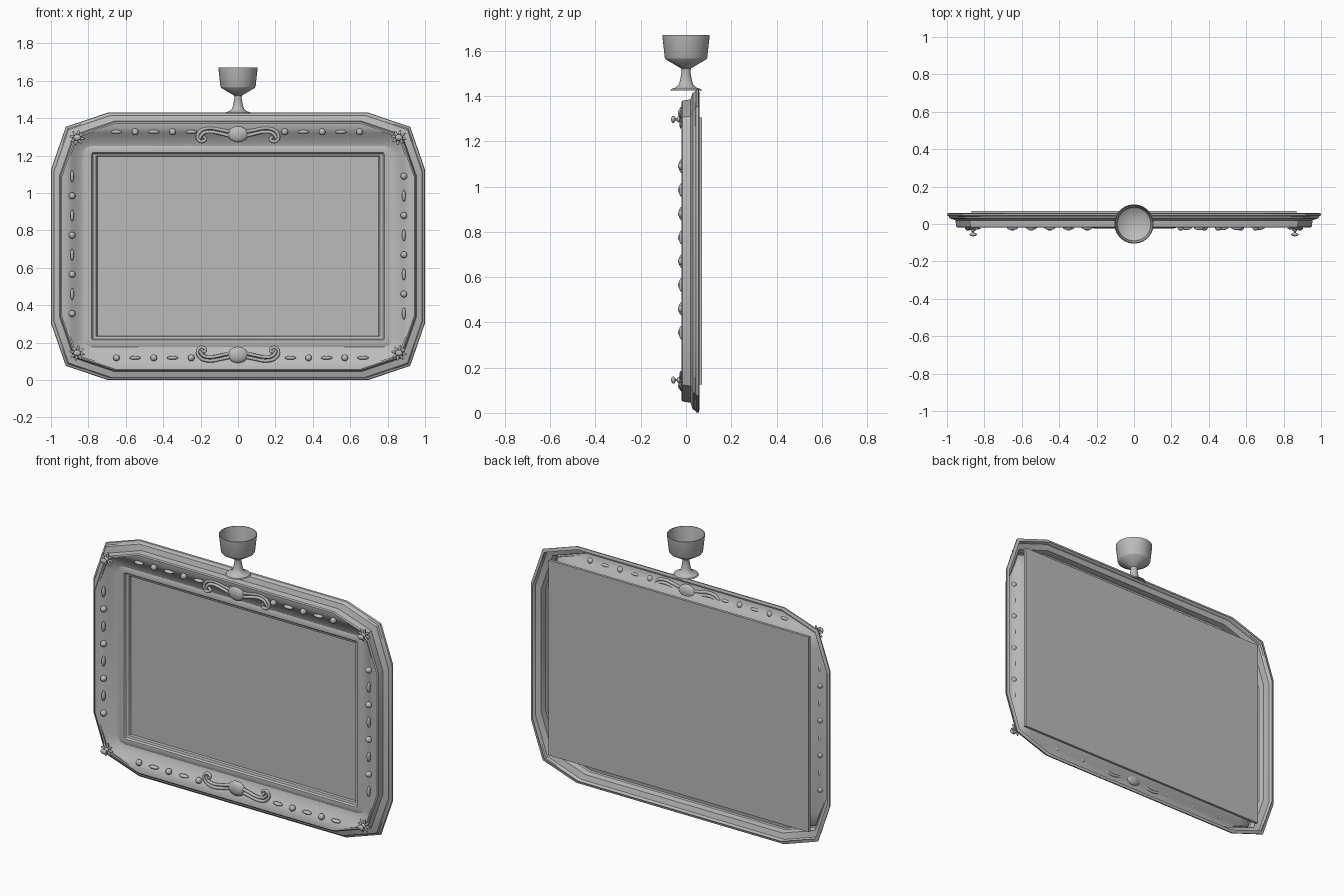
import bpy, bmesh, math
from mathutils import Vector, Matrix

if "Cube" in bpy.data.objects:
    bpy.data.objects.remove(bpy.data.objects["Cube"])

grey = bpy.data.materials.new("plain grey")
grey.diffuse_color = (0.5, 0.5, 0.5, 1)
grey.use_nodes = True
grey.node_tree.nodes["Principled BSDF"].inputs["Base Color"].default_value = grey.diffuse_color
CZ = 0.715  # height of the frame centre


def finish(name, bm, angle=None):
    me = bpy.data.meshes.new(name)
    bm.to_mesh(me)
    bm.free()
    me.materials.append(grey)
    ob = bpy.data.objects.new(name, me)
    bpy.context.collection.objects.link(ob)
    if angle:
        bpy.ops.object.select_all(action='DESELECT')
        ob.select_set(True)
        bpy.context.view_layer.objects.active = ob
        bpy.ops.object.shade_smooth_by_angle(angle=math.radians(angle))
    return ob


# Moulded frame: rings of (half width, half height, corner cut, depth)
def ring(hx, hz, c, y):
    quarter = [(hx, hz - c), (hx - 0.26 * c, hz - 0.25 * c), (hx - c, hz)]
    pts = quarter + [(-x, z) for x, z in reversed(quarter)]
    pts += [(-x, -z) for x, z in pts]
    return [(x, y, z + CZ) for x, z in pts]


profile = [(0.985, 0.70, 0.305, 0.06), (1.0, 0.715, 0.305, 0.055),
           (0.998, 0.713, 0.305, 0.045), (0.99, 0.705, 0.305, 0.04),
           (0.985, 0.70, 0.305, 0.03), (0.955, 0.67, 0.295, 0.02),
           (0.95, 0.665, 0.295, -0.015), (0.943, 0.658, 0.29, -0.02),
           (0.915, 0.632, 0.21, -0.018), (0.888, 0.606, 0.10, -0.008),
           (0.87, 0.588, 0.085, 0.005), (0.84, 0.553, 0.06, 0.026),
           (0.822, 0.537, 0.04, 0.03), (0.80, 0.52, 0.02, 0.024),
           (0.782, 0.502, 0.01, 0.026), (0.775, 0.495, 0.005, 0.036),
           (0.758, 0.482, 0.003, 0.04), (0.752, 0.479, 0.002, 0.055)]
bm = bmesh.new()
rings = [[bm.verts.new(p) for p in ring(*r)] for r in profile]
for a, b in zip(rings, rings[1:]):
    for i in range(12):
        j = (i + 1) % 12
        bm.faces.new((a[i], a[j], b[j], b[i]))
bmesh.ops.recalc_face_normals(bm, faces=bm.faces)
if sum(f.normal.y for f in bm.faces) > 0:
    bmesh.ops.reverse_faces(bm, faces=bm.faces)
finish("moulded_frame", bm, 30)

# Flat panel that closes the back of the frame
bm = bmesh.new()
bmesh.ops.create_cube(bm, size=1, matrix=Matrix.Translation((0, 0.062, CZ))
                      @ Matrix.Diagonal((1.74, 0.016, 1.18, 1)))
finish("back_panel", bm)


# Goblet turned from a half profile
cup = [(0, 1.425), (0.07, 1.425), (0.066, 1.431), (0.045, 1.438), (0.032, 1.45),
       (0.026, 1.47), (0.019, 1.51), (0.022, 1.522), (0.09, 1.562), (0.094, 1.57),
       (0.105, 1.67), (0.101, 1.67), (0.09, 1.575), (0.08, 1.565), (0, 1.545)]
bm = bmesh.new()
vs = [bm.verts.new((r, 0, z)) for r, z in cup]
es = [bm.edges.new(p) for p in zip(vs, vs[1:])]
bmesh.ops.spin(bm, geom=vs + es, cent=(0, 0, 0), axis=(0, 0, 1),
               angle=2 * math.pi, steps=40)
bmesh.ops.remove_doubles(bm, verts=bm.verts, dist=1e-5)
bmesh.ops.recalc_face_normals(bm, faces=bm.faces)
finish("goblet", bm, 35)


# Ellipsoid added to a bmesh
def ball(bm, loc, size, spin=0.0):
    bmesh.ops.create_uvsphere(bm, u_segments=14, v_segments=10, radius=1,
                              matrix=Matrix.Translation(loc) @ Matrix.Rotation(spin, 4, 'Y')
                              @ Matrix.Diagonal((*size, 1)))


# Bead rows: round and long beads alternate
def bead_row(name, start, step, count, round_first):
    bm = bmesh.new()
    for i in range(count):
        x, z = start[0] + step[0] * i, start[1] + step[1] * i
        if (i % 2 == 0) == round_first:
            ball(bm, (x, -0.018, z), (0.018, 0.018, 0.018))
        elif step[0]:
            ball(bm, (x, -0.018, z), (0.031, 0.014, 0.010))
        else:
            ball(bm, (x, -0.018, z), (0.010, 0.014, 0.031))
    finish(name, bm, 60)


bead_row("top_left_beads", (-0.65, 1.327), (0.1, 0), 5, False)
bead_row("top_right_beads", (0.25, 1.327), (0.1, 0), 5, True)
bead_row("bottom_left_beads", (-0.65, 0.119), (0.1, 0), 5, True)
bead_row("bottom_right_beads", (0.28, 0.119), (0.097, 0), 5, False)
bead_row("left_beads", (-0.887, 0.355), (0, 0.105), 8, True)
bead_row("right_beads", (0.887, 0.355), (0, 0.105), 8, False)

# Corner rosettes: ring of pointed petals with a raised bud
for sx in (-1, 1):
    for z in (0.145, 1.297):
        bm = bmesh.new()
        x = sx * 0.86
        for k in range(8):
            a = k * math.pi / 4 + 0.2
            ball(bm, (x + 0.022 * math.cos(a), -0.024, z - 0.022 * math.sin(a)),
                 (0.02, 0.005, 0.007), a)
        ball(bm, (x, -0.028, z), (0.014, 0.014, 0.014))
        ball(bm, (x, -0.04, z), (0.005, 0.02, 0.005))
        ball(bm, (x, -0.056, z), (0.02, 0.010, 0.016))
        finish("corner_rosette", bm, 60)

# Scroll crests: oval boss with two curling strands on each side
upper = [(0.04, 0.012), (0.09, 0.022), (0.14, 0.034), (0.19, 0.028), (0.218, 0.0),
         (0.216, -0.03), (0.195, -0.043), (0.175, -0.034), (0.172, -0.02), (0.188, -0.014)]
lower = [(0.04, -0.01), (0.09, 0.002), (0.14, 0.014), (0.18, 0.010), (0.2, -0.008),
         (0.205, -0.025)]
for zc, up in ((1.315, 1), (0.135, -1)):
    bm = bmesh.new()
    ball(bm, (0, -0.012, zc), (0.056, 0.022, 0.044))
    finish("crest_boss", bm, 60)
    cu = bpy.data.curves.new("crest_scrolls", 'CURVE')
    cu.dimensions = '3D'
    cu.bevel_depth = 0.009
    cu.bevel_resolution = 2
    cu.resolution_u = 5
    cu.use_fill_caps = True
    for sx in (-1, 1):
        for strand in (upper, lower):
            sp = cu.splines.new('NURBS')
            sp.points.add(len(strand) - 1)
            sp.order_u = 3
            sp.use_endpoint_u = True
            for p, (x, z) in zip(sp.points, strand):
                p.co = (sx * x, -0.014, zc + up * z, 1)
    cu.materials.append(grey)
    ob = bpy.data.objects.new("crest_scrolls", cu)
    bpy.context.collection.objects.link(ob)
